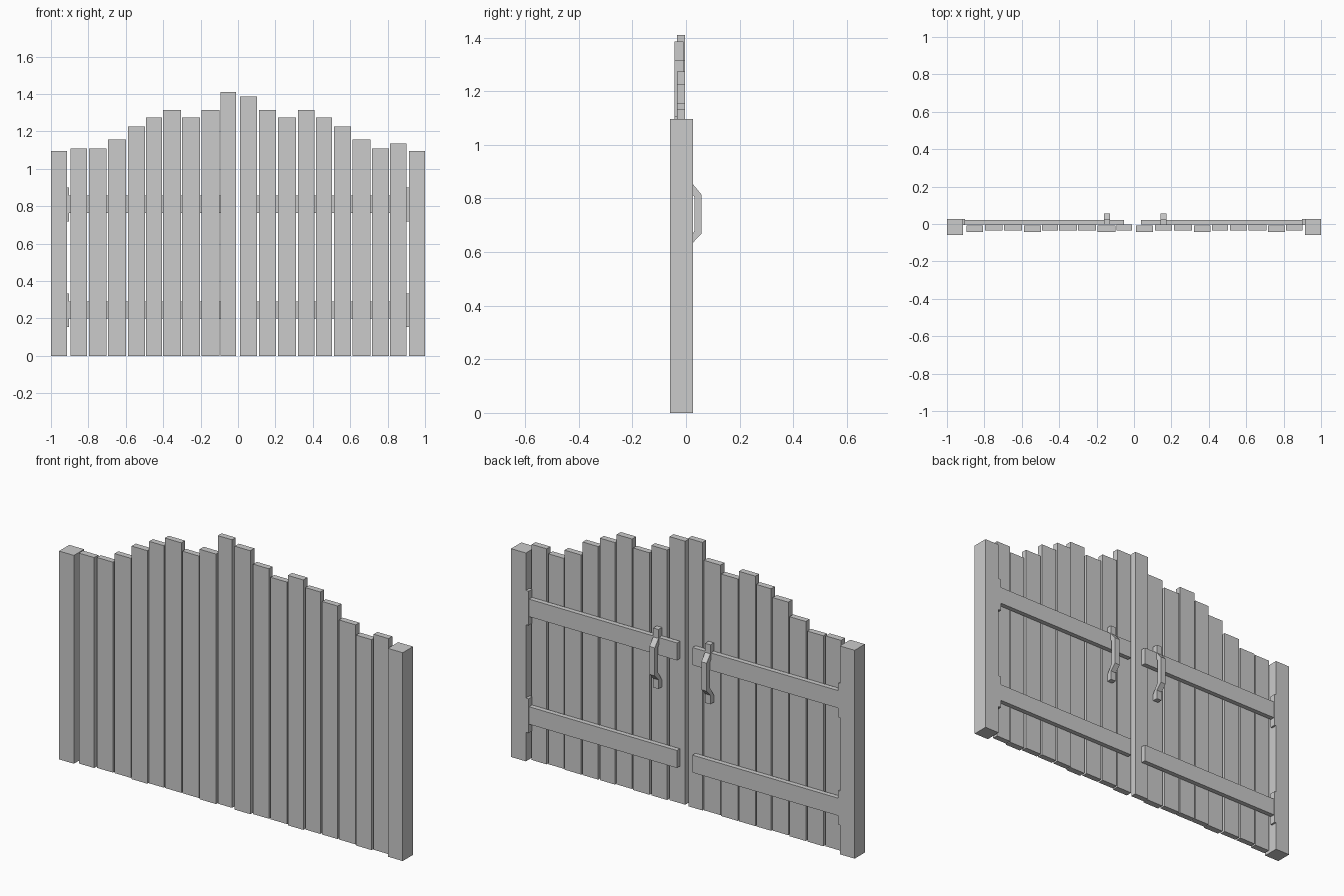
import bpy, bmesh

if "Cube" in bpy.data.objects:
    bpy.data.objects.remove(bpy.data.objects["Cube"])


def box(name, x0, x1, y0, y1, z0, z1):
    bm = bmesh.new()
    bmesh.ops.create_cube(bm, size=1)
    for v in bm.verts:
        v.co.x = x1 if v.co.x > 0 else x0
        v.co.y = y1 if v.co.y > 0 else y0
        v.co.z = z1 if v.co.z > 0 else z0
    return finish(name, bm)


def extrude_x(name, profile, x0, x1):
    bm = bmesh.new()
    face = bm.faces.new([bm.verts.new((x0, y, z)) for y, z in profile])
    out = bmesh.ops.extrude_face_region(bm, geom=[face])
    for g in out["geom"]:
        if isinstance(g, bmesh.types.BMVert):
            g.co.x = x1
    bmesh.ops.recalc_face_normals(bm, faces=bm.faces)
    return finish(name, bm)


def finish(name, bm):
    mesh = bpy.data.meshes.new(name)
    bm.to_mesh(mesh)
    bm.free()
    obj = bpy.data.objects.new(name, mesh)
    bpy.context.collection.objects.link(obj)
    return obj


# Posts
box("left_post", -1, -0.914, -0.059, 0.026, 0, 1.096)
box("right_post", 0.914, 1, -0.059, 0.026, 0, 1.096)

# Planks: left edge, right edge, top height
left_leaf = [(-.896, -.807, 1.107), (-.797, -.704, 1.107), (-.695, -.6, 1.155),
             (-.589, -.498, 1.226), (-.493, -.407, 1.273), (-.402, -.306, 1.315),
             (-.3, -.203, 1.273), (-.194, -.098, 1.315), (-.094, -.011, 1.41)]
right_leaf = [(.011, .102, 1.386), (.112, .204, 1.315), (.214, .31, 1.273),
              (.32, .41, 1.315), (.416, .503, 1.273), (.513, .604, 1.226),
              (.612, .709, 1.155), (.717, .807, 1.107), (.813, .9, 1.134)]
for side, leaf in (("left", left_leaf), ("right", right_leaf)):
    for i, (x0, x1, top) in enumerate(leaf):
        # some planks stand slightly forward of the others
        y0, y1 = (-0.043, -0.009) if i in (0, 3, 7) else (-0.034, -0.003)
        box(f"{side}_plank_{i + 1}", x0, x1, y0, y1, 0, top)

# Cross rails and hinge plates
for level, z in (("lower", 0.198), ("upper", 0.764)):
    box(f"left_{level}_rail", -0.908, -0.053, -0.003, 0.022, z, z + 0.092)
    box(f"right_{level}_rail", 0.037, 0.901, -0.003, 0.022, z, z + 0.092)
    box(f"left_{level}_hinge", -0.916, -0.904, -0.005, 0.026, z - 0.045, z + 0.135)
    box(f"right_{level}_hinge", 0.898, 0.916, -0.005, 0.026, z - 0.045, z + 0.135)

# Bent pull handles on the back
handle = [(-.003, .9), (.026, .9), (.026, .853), (.057, .815), (.057, .668),
          (.026, .635), (.026, .587), (-.003, .587), (-.003, .625),
          (.031, .678), (.031, .805), (-.003, .862)]
extrude_x("left_handle", handle, -0.16, -0.129)
extrude_x("right_handle", handle, 0.142, 0.173)
